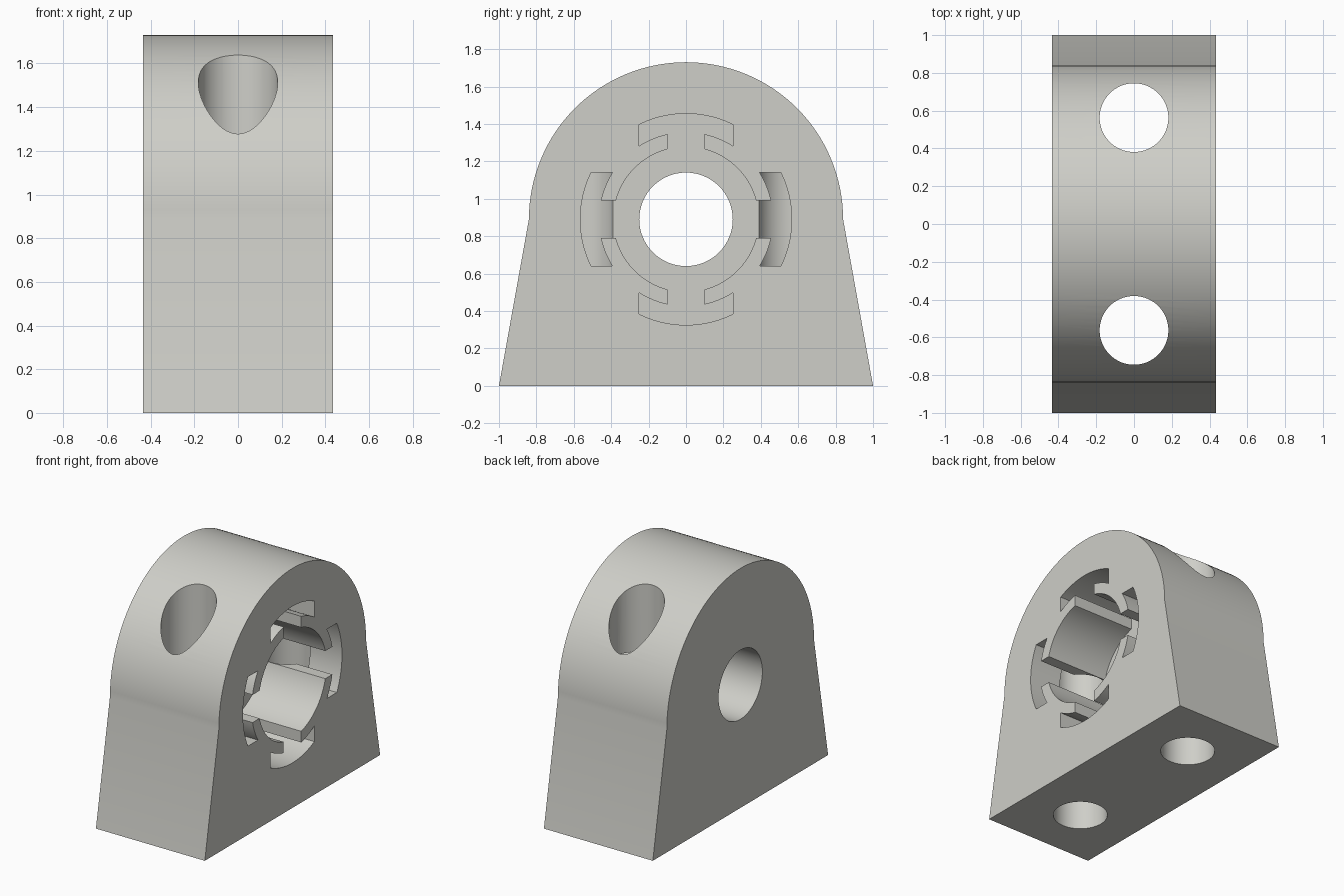
import bpy, bmesh, math
from mathutils import Matrix, Vector

if "Cube" in bpy.data.objects:
    bpy.data.objects.remove(bpy.data.objects["Cube"])

HALF_X = 0.435      # half thickness of the block
AXIS_Z = 0.89       # height of the bore axis
FLOOR_X = -0.06     # depth of the pocket floor


def arc(r, a0, a1, n):
    return [(r * math.cos(a0 + (a1 - a0) * i / n), r * math.sin(a0 + (a1 - a0) * i / n))
            for i in range(n + 1)]


def prism(name, outline, x0, x1):
    """Extrude a closed (y, z) outline along x."""
    bm = bmesh.new()
    face = bm.faces.new([bm.verts.new((x0, y, z)) for y, z in outline])
    ext = bmesh.ops.extrude_face_region(bm, geom=[face])
    verts = [v for v in ext["geom"] if isinstance(v, bmesh.types.BMVert)]
    bmesh.ops.translate(bm, verts=verts, vec=Vector((x1 - x0, 0, 0)))
    bmesh.ops.recalc_face_normals(bm, faces=bm.faces)
    mesh = bpy.data.meshes.new(name)
    bm.to_mesh(mesh)
    bm.free()
    obj = bpy.data.objects.new(name, mesh)
    bpy.context.collection.objects.link(obj)
    return obj


def cut(target, cutter):
    mod = target.modifiers.new("cut", "BOOLEAN")
    mod.operation = "DIFFERENCE"
    mod.solver = "EXACT"
    mod.object = cutter
    cutter.hide_render = True
    bpy.context.view_layer.objects.active = target
    bpy.ops.object.modifier_apply(modifier=mod.name)
    bpy.data.objects.remove(cutter)


# Block: tapered flanks under a round top
outline = [(-1, 0), (1, 0)] + [(y, z + AXIS_Z) for y, z in arc(0.84, 0, math.pi, 64)]
block = prism("bearing_block", outline, -HALF_X, HALF_X)

# Vertical screw holes
for side in (-1, 1):
    hole = prism("screw_hole", arc(0.182, 0, 2 * math.pi, 64)[:-1], -1, 3)
    hole.data.transform(Matrix.Translation((0, side * 0.563, 0))
                        @ Matrix.Rotation(-math.pi / 2, 4, "Y"))
    cut(block, hole)

# Pocket: round well with four keyed T-shaped slots, one quarter repeated
R1, R2, R3 = 0.388, 0.466, 0.565    # well, slot neck, slot outer wall
NECK, HEAD = 0.10, 0.25             # half widths of the slot
n1, n2 = math.asin(NECK / R1), math.asin(NECK / R2)
h2, h3 = math.asin(HEAD / R2), math.asin(HEAD / R3)
quarter = (arc(R2, -n2, -h2, 8) + arc(R3, -h3, h3, 20)
           + arc(R2, h2, n2, 8) + arc(R1, n1, math.pi / 2 - n1, 20))
pocket_outline = []
for k in range(4):
    c, s = round(math.cos(k * math.pi / 2)), round(math.sin(k * math.pi / 2))
    pocket_outline += [(c * y - s * z, s * y + c * z + AXIS_Z) for y, z in quarter]
cut(block, prism("pocket", pocket_outline, FLOOR_X, 0.6))

# Shaft bore through the remaining wall
bore = [(y, z + AXIS_Z) for y, z in arc(0.25, 0, 2 * math.pi, 64)[:-1]]
cut(block, prism("bore", bore, -0.6, 0.6))

# Plain grey finish, smooth curves with crisp edges
grey = bpy.data.materials.new("light_grey")
grey.diffuse_color = (0.62, 0.62, 0.58, 1)
grey.use_nodes = True
grey.node_tree.nodes["Principled BSDF"].inputs["Base Color"].default_value = grey.diffuse_color
block.data.materials.clear()
block.data.materials.append(grey)
bpy.ops.object.select_all(action="DESELECT")
block.select_set(True)
bpy.context.view_layer.objects.active = block
bpy.ops.object.shade_smooth_by_angle(angle=math.radians(30))
